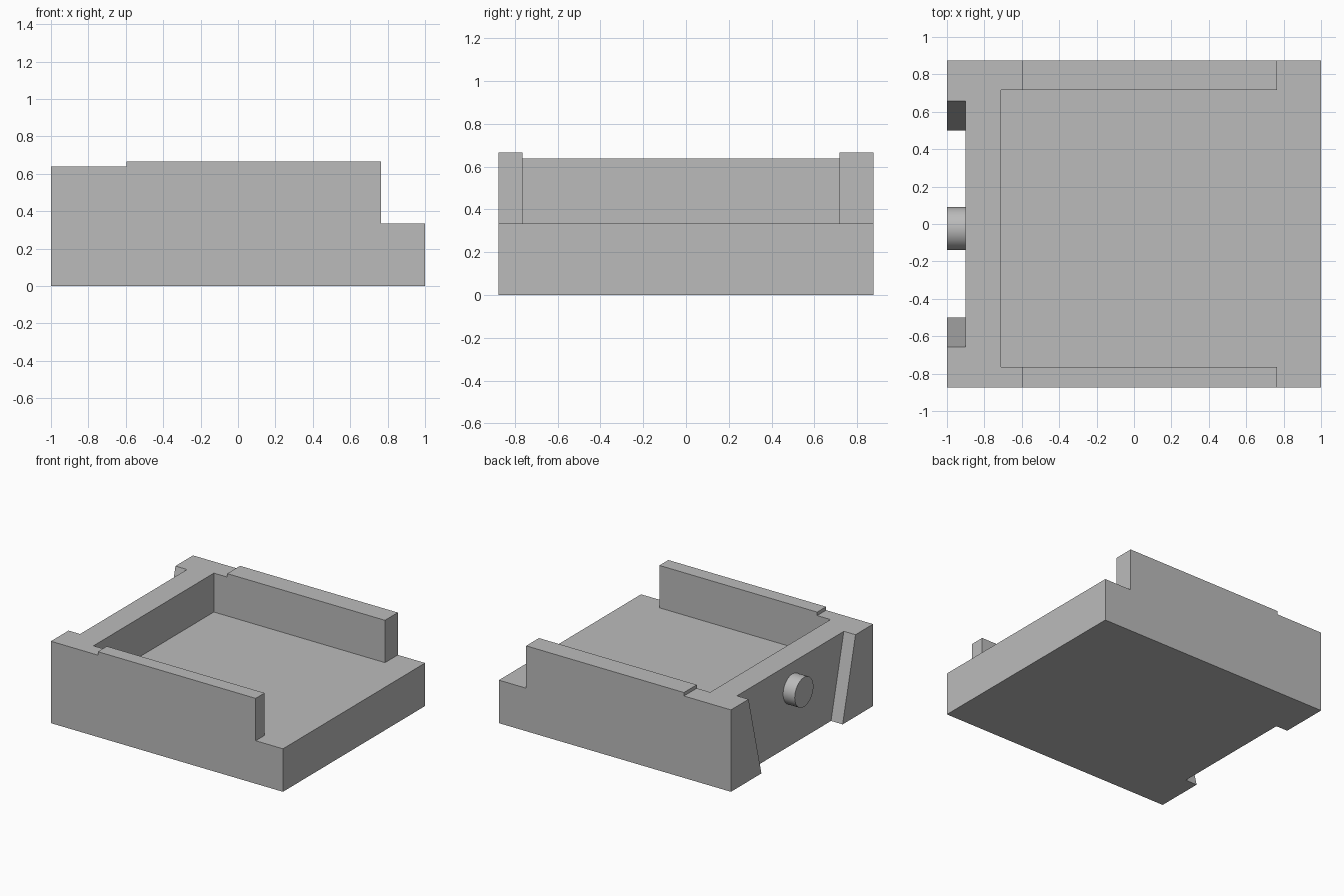
import bpy, bmesh, math
from mathutils import Vector

if "Cube" in bpy.data.objects:
    bpy.data.objects.remove(bpy.data.objects["Cube"], do_unlink=True)

grey = bpy.data.materials.new("plain grey")
grey.use_nodes = True
colour = (0.5, 0.5, 0.5, 1)
grey.diffuse_color = colour
grey.node_tree.nodes["Principled BSDF"].inputs["Base Color"].default_value = colour


def prism(name, outline, sweep):
    """Closed solid: a flat outline of 3D points swept along a vector."""
    bm = bmesh.new()
    face = bm.faces.new([bm.verts.new(p) for p in outline])
    swept = bmesh.ops.extrude_face_region(bm, geom=[face], use_keep_orig=True)
    moved = [g for g in swept["geom"] if isinstance(g, bmesh.types.BMVert)]
    bmesh.ops.translate(bm, verts=moved, vec=Vector(sweep))
    bmesh.ops.recalc_face_normals(bm, faces=bm.faces)
    mesh = bpy.data.meshes.new(name)
    bm.to_mesh(mesh)
    bm.free()
    mesh.materials.append(grey)
    obj = bpy.data.objects.new(name, mesh)
    bpy.context.collection.objects.link(obj)
    return obj


def cut(obj, cutter):
    """Subtract the cutter, then discard it."""
    mod = obj.modifiers.new("cut", 'BOOLEAN')
    mod.operation = 'DIFFERENCE'
    mod.solver = 'EXACT'
    mod.object = cutter
    cutter.hide_render = True
    bpy.context.view_layer.objects.active = obj
    bpy.ops.object.modifier_apply(modifier=mod.name)
    bpy.data.objects.remove(cutter, do_unlink=True)


FLOOR, RIM, RAIL = 0.335, 0.638, 0.665
HALF = 0.875

# Tray body: stepped side outline with raised rails and a low open end
side = [(-1, 0), (1, 0), (1, FLOOR), (0.765, FLOOR), (0.765, RAIL),
        (-0.595, RAIL), (-0.595, RIM), (-1, RIM)]
body = prism("tray_body", [(x, -HALF, z) for x, z in side], (0, 2 * HALF, 0))

# Open pocket between the walls
pocket = [(-0.71, -0.765), (1.2, -0.765), (1.2, 0.717), (-0.71, 0.717)]
cut(body, prism("pocket_cutter", [(x, y, FLOOR) for x, y in pocket], (0, 0, 1)))

# Tapered slot through the end wall, wider at the top
lean = 0.158 / RIM
slot = [(s * (0.5 + lean * z), z) for s, z in
        [(-1, -0.1), (1, -0.1), (1, 0.8), (-1, 0.8)]]
cut(body, prism("slot_cutter", [(-1.1, y, z) for y, z in slot], (0.2, 0, 0)))

# Round peg in the slot
sides = 48
ring = [(-1, -0.025 + 0.115 * math.cos(a), 0.433 + 0.115 * math.sin(a))
        for a in (math.tau * i / sides for i in range(sides))]
peg = prism("round_peg", ring, (0.1, 0, 0))
bpy.ops.object.select_all(action='DESELECT')
peg.select_set(True)
bpy.context.view_layer.objects.active = peg
bpy.ops.object.shade_smooth_by_angle(angle=math.radians(30))
